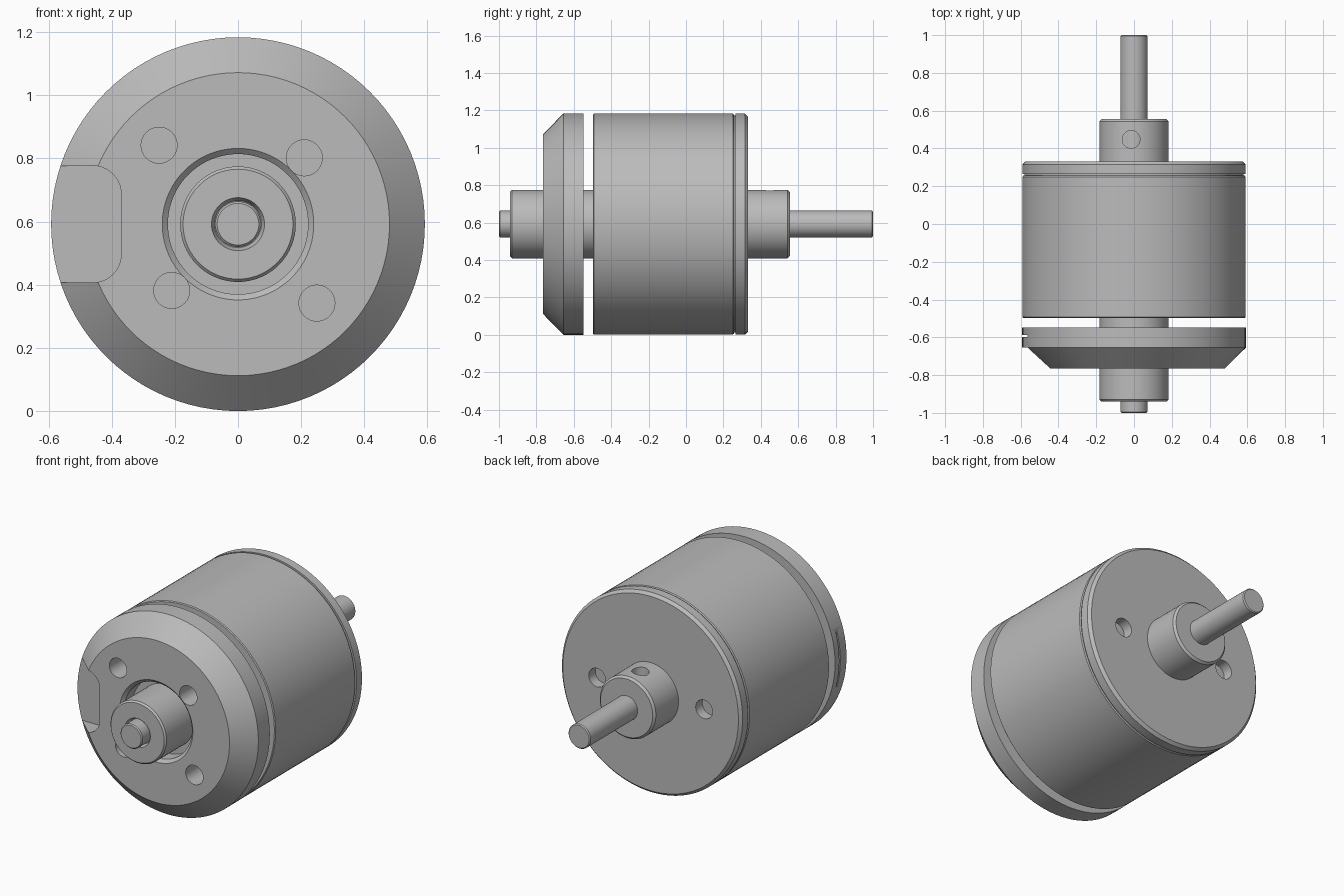
import bpy, bmesh, math
from mathutils import Vector, Matrix

if "Cube" in bpy.data.objects:
    bpy.data.objects.remove(bpy.data.objects["Cube"])

AXIS_Z = 0.592
SEGMENTS = 96

metal = bpy.data.materials.new("grey metal")
metal.use_nodes = True
GREY = (0.5, 0.5, 0.5, 1)
metal.diffuse_color = GREY
metal.node_tree.nodes["Principled BSDF"].inputs["Base Color"].default_value = GREY


def make_object(name, bm):
    bmesh.ops.recalc_face_normals(bm, faces=bm.faces[:])
    mesh = bpy.data.meshes.new(name)
    bm.to_mesh(mesh)
    bm.free()
    mesh.materials.append(metal)
    ob = bpy.data.objects.new(name, mesh)
    bpy.context.collection.objects.link(ob)
    return ob


def lathe(name, profile):
    """Turn a list of (radius, y) points around the motor axis."""
    bm = bmesh.new()
    verts = [bm.verts.new((r, y, AXIS_Z)) for r, y in profile]
    edges = [bm.edges.new(pair) for pair in zip(verts, verts[1:])]
    bmesh.ops.spin(bm, geom=verts + edges, cent=(0, 0, AXIS_Z), axis=(0, 1, 0),
                   angle=math.tau, steps=SEGMENTS)
    bmesh.ops.remove_doubles(bm, verts=bm.verts[:], dist=0.0001)
    return make_object(name, bm)


def drill(start, end, radius):
    """Cylinder cutter between two points."""
    start, end = Vector(start), Vector(end)
    way = end - start
    turn = way.to_track_quat('Z', 'Y').to_matrix().to_4x4()
    bm = bmesh.new()
    bmesh.ops.create_cone(bm, cap_ends=True, segments=32, radius1=radius,
                          radius2=radius, depth=way.length,
                          matrix=Matrix.Translation((start + end) / 2) @ turn)
    return make_object("drill_cutter", bm)


def box(low, high, corner=0):
    """Box cutter; the upright corners on its +x side can be rounded."""
    low, high = Vector(low), Vector(high)
    bm = bmesh.new()
    bmesh.ops.create_cube(bm, size=1, matrix=Matrix.Translation((low + high) / 2)
                          @ Matrix.Diagonal((*(high - low), 1)))
    if corner:
        edges = [e for e in bm.edges
                 if all(abs(v.co.x - high.x) < 0.001 for v in e.verts)
                 and abs(e.verts[0].co.y - e.verts[1].co.y) > 0.01]
        bmesh.ops.bevel(bm, geom=edges, offset=corner, segments=10,
                        profile=0.5, affect='EDGES')
    return make_object("box_cutter", bm)


def cut(ob, cutters):
    bpy.context.view_layer.objects.active = ob
    for cutter in cutters:
        mod = ob.modifiers.new("cut", 'BOOLEAN')
        mod.operation = 'DIFFERENCE'
        mod.solver = 'EXACT'
        mod.object = cutter
        bpy.ops.object.modifier_apply(modifier=mod.name)
        bpy.data.objects.remove(cutter)


# Shaft running the whole length
shaft = lathe("shaft", [(0, -1), (0.066, -1), (0.072, -0.994),
                        (0.072, 0.994), (0.066, 1), (0, 1)])

# Front bearing hub with a countersunk bore
front_hub = lathe("front_hub", [(0, -0.915), (0.074, -0.915), (0.084, -0.94),
                                (0.174, -0.94), (0.183, -0.93),
                                (0.183, -0.48), (0, -0.48)])

# Front mounting plate: conical edge and a recess around the hub
front_plate = lathe("front_plate", [(0, -0.67), (0.222, -0.67), (0.222, -0.748),
                                    (0.24, -0.765), (0.48, -0.765),
                                    (0.592, -0.655), (0.592, -0.548), (0, -0.548)])
mount_holes = [drill((x, -0.9, AXIS_Z + z), (x, -0.62, AXIS_Z + z), 0.057)
               for x, z in [(-0.25, 0.25), (0.21, 0.21), (-0.21, -0.21), (0.25, -0.25)]]
cable_notch = box((-0.7, -0.9, AXIS_Z - 0.185), (-0.37, -0.655, AXIS_Z + 0.185), 0.09)
rim_slit = box((-0.7, -0.598, AXIS_Z - 0.178), (-0.565, -0.588, AXIS_Z + 0.178))
cut(front_plate, mount_holes + [cable_notch, rim_slit])

# Rotating can
can = lathe("can", [(0, -0.497), (0.586, -0.497), (0.591, -0.492),
                    (0.591, 0.25), (0.586, 0.256), (0, 0.256)])

# Back cap with its narrow neck, which forms the groove behind the can
back_cap = lathe("back_cap", [(0, 0.25), (0.58, 0.25), (0.58, 0.264), (0.591, 0.264),
                              (0.591, 0.315), (0.575, 0.331), (0, 0.331)])
cut(back_cap, [drill((x, 0.5, AXIS_Z), (x, 0.27, AXIS_Z), 0.055)
               for x in (-0.35, 0.35)])

# Back collar with a set screw hole on top
back_collar = lathe("back_collar", [(0, 0.32), (0.183, 0.32), (0.183, 0.543),
                                    (0.171, 0.555), (0, 0.555)])
cut(back_collar, [drill((-0.015, 0.448, AXIS_Z + 0.3),
                        (-0.015, 0.448, AXIS_Z + 0.06), 0.047)])

# Smooth shading with sharp rims
bpy.ops.object.select_all(action='DESELECT')
for part in (shaft, front_hub, front_plate, can, back_cap, back_collar):
    part.select_set(True)
bpy.context.view_layer.objects.active = can
bpy.ops.object.shade_smooth_by_angle(angle=math.radians(30))
